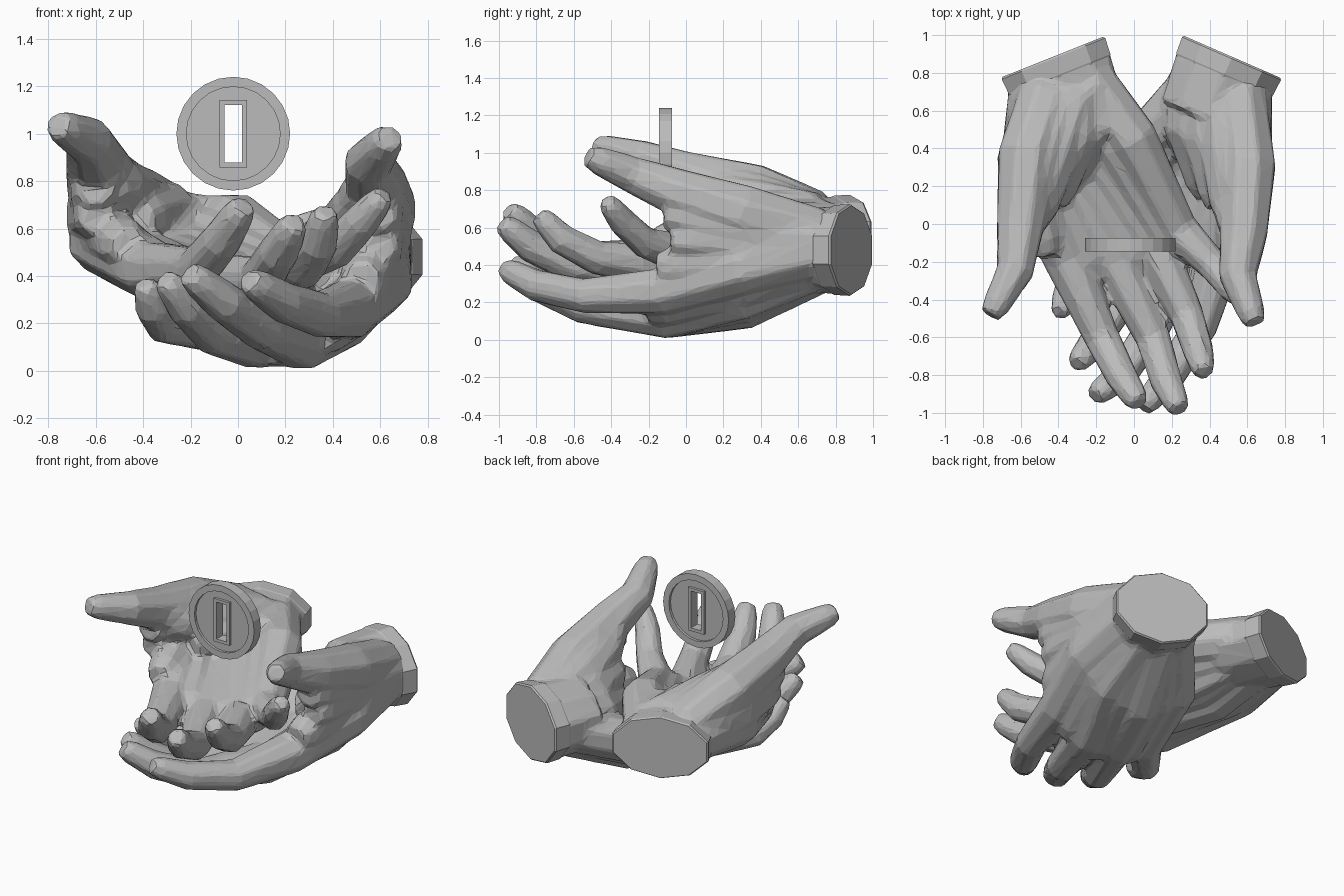
import bpy, bmesh, math
from mathutils import Vector

if "Cube" in bpy.data.objects:
    bpy.data.objects.remove(bpy.data.objects["Cube"])

# One plain grey for everything
grey = bpy.data.materials.new("plain grey")
grey.use_nodes = True
grey.diffuse_color = (.5, .5, .5, 1)
grey.node_tree.nodes["Principled BSDF"].inputs["Base Color"].default_value = (.5, .5, .5, 1)


def finish(name, bm):
    """Turn a bmesh into a flat-shaded grey object."""
    bmesh.ops.recalc_face_normals(bm, faces=bm.faces)
    mesh = bpy.data.meshes.new(name)
    bm.to_mesh(mesh)
    bm.free()
    mesh.materials.append(grey)
    obj = bpy.data.objects.new(name, mesh)
    bpy.context.collection.objects.link(obj)
    return obj


def loft(bm, rings):
    """Skin a row of equal loops and close both ends."""
    loops = [[bm.verts.new(p) for p in ring] for ring in rings]
    for a, b in zip(loops, loops[1:]):
        for i in range(len(a)):
            j = (i + 1) % len(a)
            bm.faces.new((a[i], a[j], b[j], b[i]))
    bm.faces.new(loops[0])
    bm.faces.new(loops[-1])


def tube(bm, path, radii, sides=8):
    """Round limb along a path, with a small bevelled cap at each end."""
    pts = [Vector(p) for p in path]
    first, last = (pts[0] - pts[1]).normalized(), (pts[-1] - pts[-2]).normalized()
    pts = [pts[0] + first * radii[0] * .4] + pts + [pts[-1] + last * radii[-1] * .8]
    radii = [radii[0] * .7] + list(radii) + [radii[-1] * .75]
    rings = []
    for i, (p, r) in enumerate(zip(pts, radii)):
        axis = (pts[min(i + 1, len(pts) - 1)] - pts[max(i - 1, 0)]).normalized()
        side = axis.cross(Vector((0, 0, 1))).normalized()
        up = side.cross(axis)
        angles = [math.tau * (k + .5) / sides for k in range(sides)]
        rings.append([p + (side * math.cos(a) + up * math.sin(a)) * r for a in angles])
    loft(bm, rings)


# Finger joint paths, little finger first: wrist, mid palm, knuckle, two joints, tip
left_fingers = [
    [(.38, .81, .47), (.03, .4, .3), (-.12, -.05, .19), (-.32, -.27, .2), (-.36, -.39, .27), (-.38, -.44, .33)],
    [(.43, .79, .42), (.22, .3, .19), (.07, -.08, .13), (-.11, -.47, .16), (-.22, -.64, .27), (-.28, -.71, .35)],
    [(.52, .76, .42), (.45, .3, .24), (.27, -.1, .13), (.1, -.55, .18), (-.06, -.79, .29), (-.17, -.88, .38)],
    [(.6, .73, .48), (.6, .3, .38), (.47, -.12, .26), (.35, -.54, .235), (.19, -.8, .29), (.08, -.93, .36)],
]
left_web = [(.6, .68, .52), (.6, .36, .53), (.6, 0, .53)]
left_thumb = [(.56, .68, .57), (.6, .3, .68), (.58, -.05, .79), (.55, -.28, .88), (.62, -.47, .96)]
left_mound = [(.46, .7, .57), (.48, .4, .62), (.51, .12, .69)]
left_heel = [(.34, .74, .53), (.29, .52, .48), (.38, .24, .42)]

right_fingers = [
    [(-.27, .81, .6), (-.01, .45, .61), (.23, -.03, .46), (.42, -.22, .52), (.52, -.34, .63), (.59, -.4, .71)],
    [(-.34, .79, .57), (-.18, .35, .48), (.11, -.12, .39), (.28, -.48, .44), (.34, -.67, .54), (.36, -.75, .63)],
    [(-.43, .77, .56), (-.38, .3, .45), (-.1, -.19, .37), (.1, -.6, .39), (.17, -.83, .5), (.22, -.94, .59)],
    [(-.53, .74, .58), (-.58, .3, .55), (-.36, -.18, .42), (-.17, -.6, .43), (-.07, -.8, .55), (0, -.91, .66)],
]
right_web = [(-.5, .68, .62), (-.6, .33, .65), (-.6, .03, .65)]
right_thumb = [(-.47, .68, .66), (-.57, .36, .79), (-.6, 0, .88), (-.63, -.25, .97), (-.73, -.43, 1.02)]
right_mound = [(-.31, .67, .67), (-.41, .4, .72), (-.51, .1, .78)]
right_heel = [(-.24, .74, .63), (-.2, .54, .62), (-.3, .3, .52)]

finger_radii = (.14, .145, .132, .099, .09, .073)
thumb_radii = (.15, .16, .135, .105, .078)
web_radii = (.14, .135, .1)
mound_radii = (.13, .14, .12)
finger_size = (.88, .96, 1, 1)


def wrist(bm, centre, axis, half_width, half_height, profile):
    """Ten-sided oval stump; profile gives distance from the cut and size."""
    across = axis.cross(Vector((0, 0, 1)))
    rings = []
    for back, size in profile:
        ring = []
        for k in range(10):
            a = math.tau * (k + .5) / 10
            offset = across * math.cos(a) * half_width + Vector((0, 0, math.sin(a) * half_height))
            ring.append(centre - axis * back + offset * size)
        rings.append(ring)
    loft(bm, rings)


def hand(side, fingers, web, thumb, mound, heel, centre, axis, half_width, half_height):
    # Fingers, thumb, web, thumb mound and heel as limbs
    bm = bmesh.new()
    limbs = []
    for path, size in zip(fingers, finger_size):
        radii = finger_radii[:2] + tuple(r * size for r in finger_radii[2:])
        limbs.append((path, radii))
    limbs += [(web, web_radii), (thumb, thumb_radii), (mound, mound_radii), (heel, mound_radii)]
    for path, radii in limbs:
        tube(bm, path, radii)

    # Flesh of the palm between neighbouring limbs
    for (path_a, radii_a), (path_b, radii_b) in zip(limbs, limbs[1:]):
        middle = [(Vector(a) + Vector(b)) / 2 for a, b in zip(path_a[:3], path_b[:3])]
        tube(bm, middle, [(a + b) * .48 for a, b in zip(radii_a[:3], radii_b[:3])])

    # Stump joined to the palm, then everything fused into one faceted skin
    place = (Vector(centre), Vector(axis).normalized(), half_width, half_height)
    wrist(bm, *place, ((.36, .88), (.1, .97), (.04, .94)))
    body = finish(side + "_hand", bm)
    skin = body.modifiers.new("fuse", 'REMESH')
    skin.mode = 'VOXEL'
    skin.voxel_size = .016
    relax = body.modifiers.new("relax", 'SMOOTH')
    relax.iterations = 8
    facets = body.modifiers.new("facets", 'DECIMATE')
    facets.ratio = .06

    # Crisp band around the cut
    bm = bmesh.new()
    wrist(bm, *place, ((.14, .9), (.1, .98), (.01, 1), (0, .97)))
    finish(side + "_wrist_band", bm)


hand("left", left_fingers, left_web, left_thumb, left_mound, left_heel,
     (.52, .885, .48), (.4, .92, 0), .3, .245)
hand("right", right_fingers, right_web, right_thumb, right_mound, right_heel,
     (-.43, .885, .57), (-.37, .93, 0), .31, .205)


# Coin: rim, recessed disc and frame around a slot
def circle(radius):
    return [(radius * math.cos(a), radius * math.sin(a)) for a in steps]


def box(w, h):
    def square(v):
        return max(-1, min(1, v * math.sqrt(2)))
    return [(w * square(math.cos(a)), h * square(math.sin(a))) for a in steps]


steps = [math.tau * k / 24 for k in range(24)]
slot = box(.036, .122)
frame = box(.058, .142)


def coin_ring(name, outer, inner, half_depth):
    """Flat washer between two outlines."""
    bm = bmesh.new()
    loops = []
    for outline, y in ((outer, -half_depth), (outer, half_depth), (inner, half_depth), (inner, -half_depth)):
        loops.append([bm.verts.new((x - .02, y - .11, z + 1)) for x, z in outline])
    for a, b in zip(loops, loops[1:] + loops[:1]):
        for i in range(len(a)):
            j = (i + 1) % len(a)
            bm.faces.new((a[i], a[j], b[j], b[i]))
    finish(name, bm)


coin_ring("coin_rim", circle(.24), circle(.198), .035)
coin_ring("coin_disc", circle(.199), frame, .018)
coin_ring("coin_slot_frame", frame, slot, .035)
